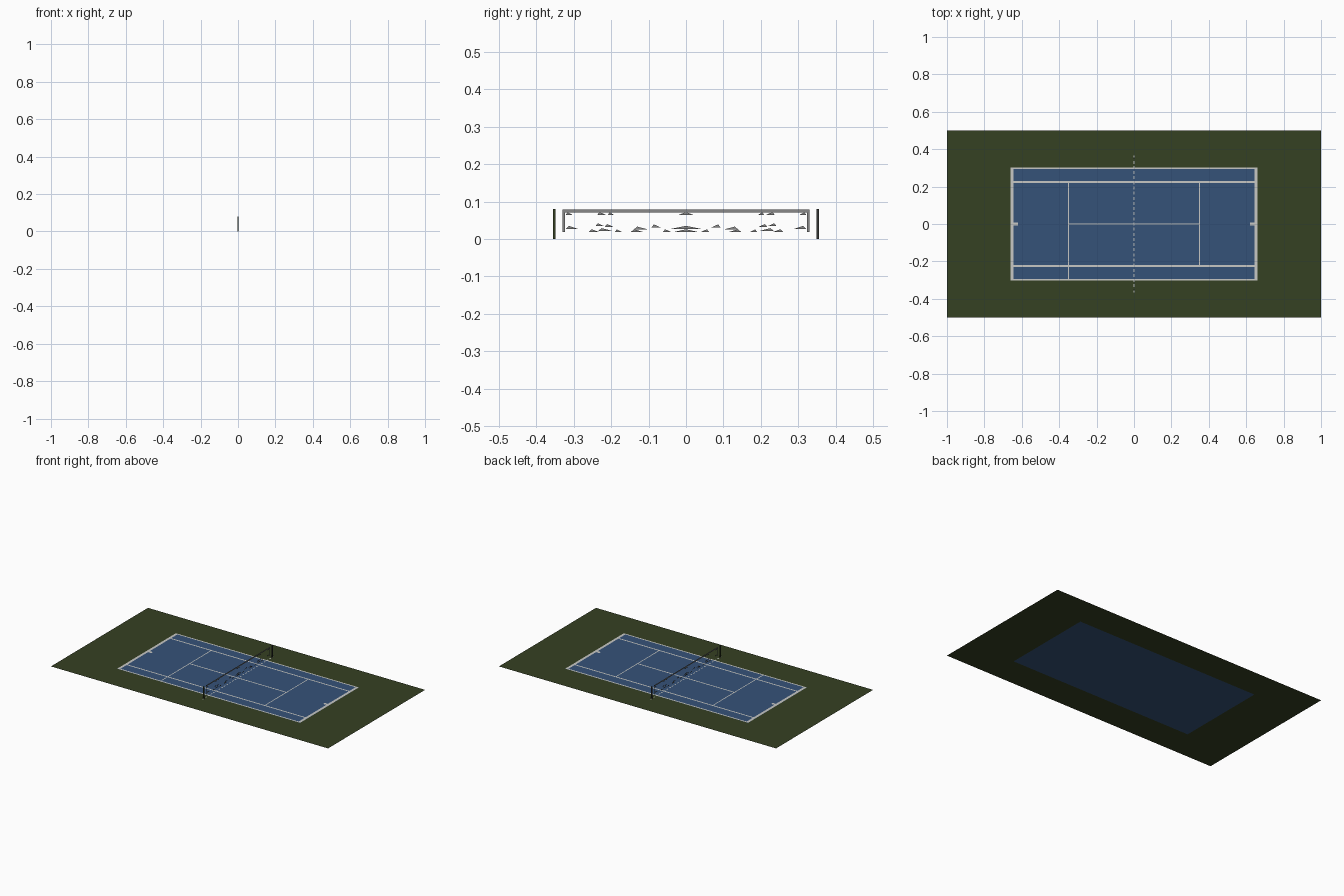
import bpy, bmesh

if "Cube" in bpy.data.objects:
    bpy.data.objects.remove(bpy.data.objects["Cube"])


def mat(name, rgb):
    m = bpy.data.materials.new(name)
    m.diffuse_color = (*rgb, 1)
    m.use_nodes = True
    m.node_tree.nodes["Principled BSDF"].inputs["Base Color"].default_value = m.diffuse_color
    return m


GREEN = mat("dark_green", (0.036, 0.052, 0.016))
BLUE = mat("court_blue", (0.036, 0.085, 0.19))
WHITE = mat("line_white", (0.58, 0.58, 0.56))
GREY = mat("net_grey", (0.25, 0.25, 0.25))


def faces(name, polys, material):
    """One flat object from a list of polygons."""
    bm = bmesh.new()
    for p in polys:
        bm.faces.new([bm.verts.new(v) for v in p])
    me = bpy.data.meshes.new(name)
    bm.to_mesh(me)
    bm.free()
    me.materials.append(material)
    ob = bpy.data.objects.new(name, me)
    bpy.context.collection.objects.link(ob)
    return ob


def flat(x0, x1, y0, y1, z=0.0):
    return [(x0, y0, z), (x1, y0, z), (x1, y1, z), (x0, y1, z)]


def upright(y0, y1, z0, z1):
    return [(0, y0, z0), (0, y1, z0), (0, y1, z1), (0, y0, z1)]


CX, CY = 0.66, 0.302   # court half size

# green surround with a rectangular opening for the court
faces("surround", [flat(-1, 1, CY, 0.5), flat(-1, 1, -0.5, -CY),
                   flat(-1, -CX, -CY, CY), flat(CX, 1, -CY, CY)], GREEN)
faces("court", [flat(-CX, CX, -CY, CY)], BLUE)

# painted lines, just above the court
Z = 0.001
lines = [flat(-0.35, 0.35, -0.004, 0.004, Z)]            # centre line
for s in (-1, 1):
    def across(a, b, y0, y1):
        return flat(min(s * a, s * b), max(s * a, s * b), y0, y1, Z)
    lines.append(across(0.643, CX, -CY, CY))             # baseline
    lines.append(across(0.62, 0.643, -0.009, 0.009))     # centre mark
    lines.append(across(0.347, 0.353, -0.225 if s > 0 else -0.295, 0.225))
    for yc in (0.225, 0.2975):                           # side lines
        lines.append(flat(-0.643, 0.643, s * yc - 0.0045, s * yc + 0.0045, Z))
faces("court_lines", lines, WHITE)

# dashed line under the net
dashes = [flat(-0.003, 0.003, i * 0.0275 - 0.008, i * 0.0275 + 0.008, Z + 0.0005)
          for i in range(-13, 14)]
faces("net_line", dashes, WHITE)

# net border: top tape and side tapes
faces("net_border", [upright(-0.33, 0.33, 0.071, 0.079),
                     upright(-0.33, -0.323, 0.018, 0.071),
                     upright(0.323, 0.33, 0.018, 0.071)], GREY)

# sparse net mesh: small slivers mirrored about the middle (y, z, half width)
slivers = [(0, 0.064, 0.02), (0.2, 0.064, 0.008), (0.225, 0.064, 0.012), (0.312, 0.064, 0.009),
           (0, 0.027, 0.04), (0.08, 0.031, 0.012), (0.12, 0.025, 0.02), (0.205, 0.032, 0.012),
           (0.23, 0.034, 0.012), (0.305, 0.027, 0.016),
           (0, 0.018, 0.035), (0.05, 0.018, 0.012), (0.13, 0.018, 0.018), (0.18, 0.018, 0.01),
           (0.215, 0.021, 0.02), (0.245, 0.018, 0.015)]
tris = []
for y, z, w in slivers:
    for s in ((1,) if y == 0 else (-1, 1)):
        tris.append([(0, s * y - w, z), (0, s * y + w, z), (0, s * (y + w * 0.5 * (y > 0)), z + 0.008)])
faces("net_mesh", tris, GREY)

# net posts
for s, name in ((-1, "front_post"), (1, "back_post")):
    bpy.ops.mesh.primitive_cube_add(size=1, location=(0, s * 0.352, 0.04))
    post = bpy.context.object
    post.name = name
    post.scale = (0.005, 0.006, 0.08)
    post.data.materials.append(GREEN if s < 0 else mat("post_grey", (0.035, 0.038, 0.035)))
